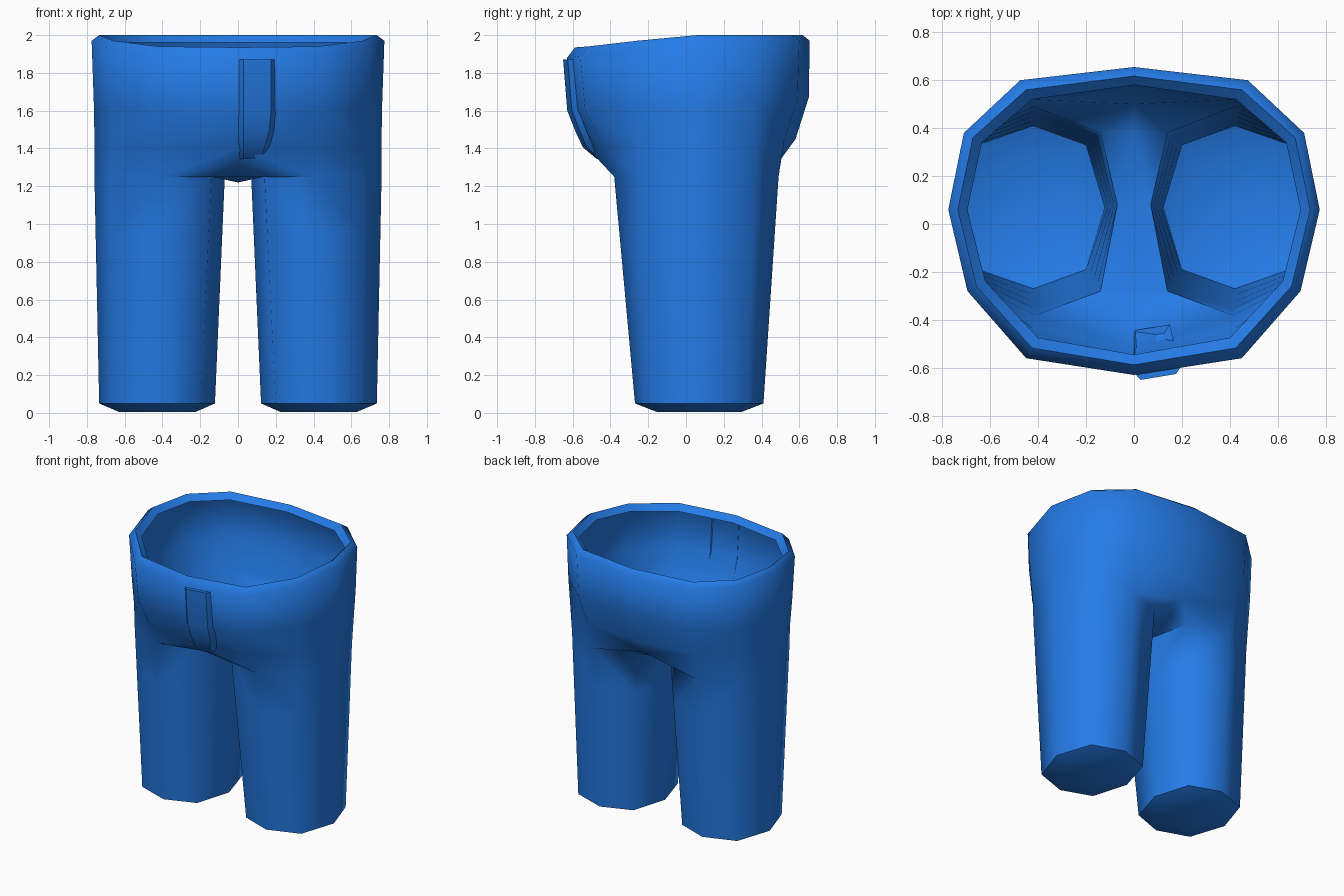
import bpy, bmesh, math
from mathutils import Vector

if "Cube" in bpy.data.objects:
    bpy.data.objects.remove(bpy.data.objects["Cube"])

blue = bpy.data.materials.new("denim blue")
blue.diffuse_color = (0.018, 0.2, 0.8, 1)
blue.use_nodes = True
blue.node_tree.nodes["Principled BSDF"].inputs["Base Color"].default_value = blue.diffuse_color


def finish(name, bm):
    bmesh.ops.recalc_face_normals(bm, faces=bm.faces)
    me = bpy.data.meshes.new(name)
    bm.to_mesh(me)
    bm.free()
    ob = bpy.data.objects.new(name, me)
    bpy.context.collection.objects.link(ob)
    me.materials.append(blue)
    bpy.ops.object.select_all(action='DESELECT')
    ob.select_set(True)
    bpy.context.view_layer.objects.active = ob
    return ob


# Right half of the trousers, mirrored in x
bm = bmesh.new()


def ring(pts):
    return [bm.verts.new(p) for p in pts]


def bridge(a, b, closed=False):
    n = len(a)
    for i in range(n if closed else n - 1):
        j = (i + 1) % n
        bm.faces.new((a[i], a[j], b[j], b[i]))


# Waist: front centre, front, front-outer, outer, back-outer, back, back centre
waist = [(0, -.63), (.45, -.56), (.695, -.28), (.775, .06), (.71, .38), (.475, .60), (0, .655)]
inner = [(0, -.545), (.40, -.475), (.62, -.24), (.695, .06), (.635, .34), (.425, .52), (0, .58)]
rim_z = [1.935, 1.94, 1.97, 2, 2, 2, 2]
drop = [.055, .05, .035, .03, .03, .03, .03]
lip = ring([(x, y, z - .04) for (x, y), z in zip(inner, rim_z)])
top = ring([((a[0] + b[0]) / 2, (a[1] + b[1]) / 2, z) for a, b, z in zip(waist, inner, rim_z)])
edge = ring([(x, y, z - d) for (x, y), z, d in zip(waist, rim_z, drop)])
hip = ring([(0, -.605, 1.6), (.44, -.535, 1.61), (.68, -.27, 1.62), (.762, .06, 1.6),
            (.70, .375, 1.65), (.465, .59, 1.66), (0, .65, 1.67)])
seat = ring([(0, -.52, 1.40), (.415, -.44, 1.41), (.672, -.255, 1.42), (.76, .06, 1.42),
             (.69, .365, 1.43), (.44, .52, 1.44), (0, .58, 1.45)])

# Leg rings: front, front-outer, outer, back-outer, back, back-inner, inner, front-inner
thigh = [(.41, -.38), (.67, -.25), (.76, .06), (.68, .36), (.42, .49), (.14, .38), (.07, .08), (.14, -.28)]
ankle = [(.42, -.27), (.65, -.19), (.735, .07), (.65, .33), (.42, .41), (.2, .33), (.122, .07), (.2, -.19)]
legs = []
for z in (1.25, .95, .65, .35, .05):
    t = (1.25 - z) / 1.2
    legs.append(ring([(a[0] + (b[0] - a[0]) * t, a[1] + (b[1] - a[1]) * t, z)
                      for a, b in zip(thigh, ankle)]))
hem = ring([(.425 + (x - .425) * .66, .07 + (y - .07) * .66, 0.005) for x, y in ankle])

for a, b in ((lip, top), (top, edge), (edge, hip), (hip, seat)):
    bridge(a, b)
for a, b in zip(legs, legs[1:] + [hem]):
    bridge(a, b, True)
bm.faces.new(hem)

# Crotch: join the seat to the thigh and the thigh to the centre line
t = legs[0]
bridge(seat[1:6], t[0:5])
c = ring([(0, -.41, 1.315), (0, -.28, 1.25), (0, .08, 1.22), (0, .38, 1.26), (0, .5, 1.34)])
bm.faces.new((seat[0], seat[1], t[0], c[0]))
bridge([t[0], t[7], t[6], t[5], t[4]], c)
bm.faces.new((c[4], t[4], seat[5], seat[6]))

ob = finish("trousers", bm)
mod = ob.modifiers.new("mirror", 'MIRROR')
mod.use_clip = True
mod.merge_threshold = 0.001
bpy.ops.object.modifier_apply(modifier="mirror")
bpy.ops.object.shade_smooth_by_angle(angle=math.radians(62))

# Fly flap: raised strip that follows the front of the body
bm = bmesh.new()
rows = [(1.87, -.627, .2), (1.6, -.605, .2), (1.49, -.562, .19), (1.405, -.522, .165), (1.345, -.45, .15)]
prev = None
for z, y, w in rows:
    s = .155 * (1 if z > 1.5 else 1.05)
    cur = [bm.verts.new((x, y + s * x + o, z)) for x, o in
           ((0, .006), (.028, -.028), (w - .025, -.026), (w, .006))]
    if prev:
        bridge(prev, cur)
    else:
        bm.faces.new(cur)
    prev = cur
bm.faces.new(prev)
finish("fly_flap", bm)
bpy.ops.object.shade_smooth_by_angle(angle=math.radians(30))
